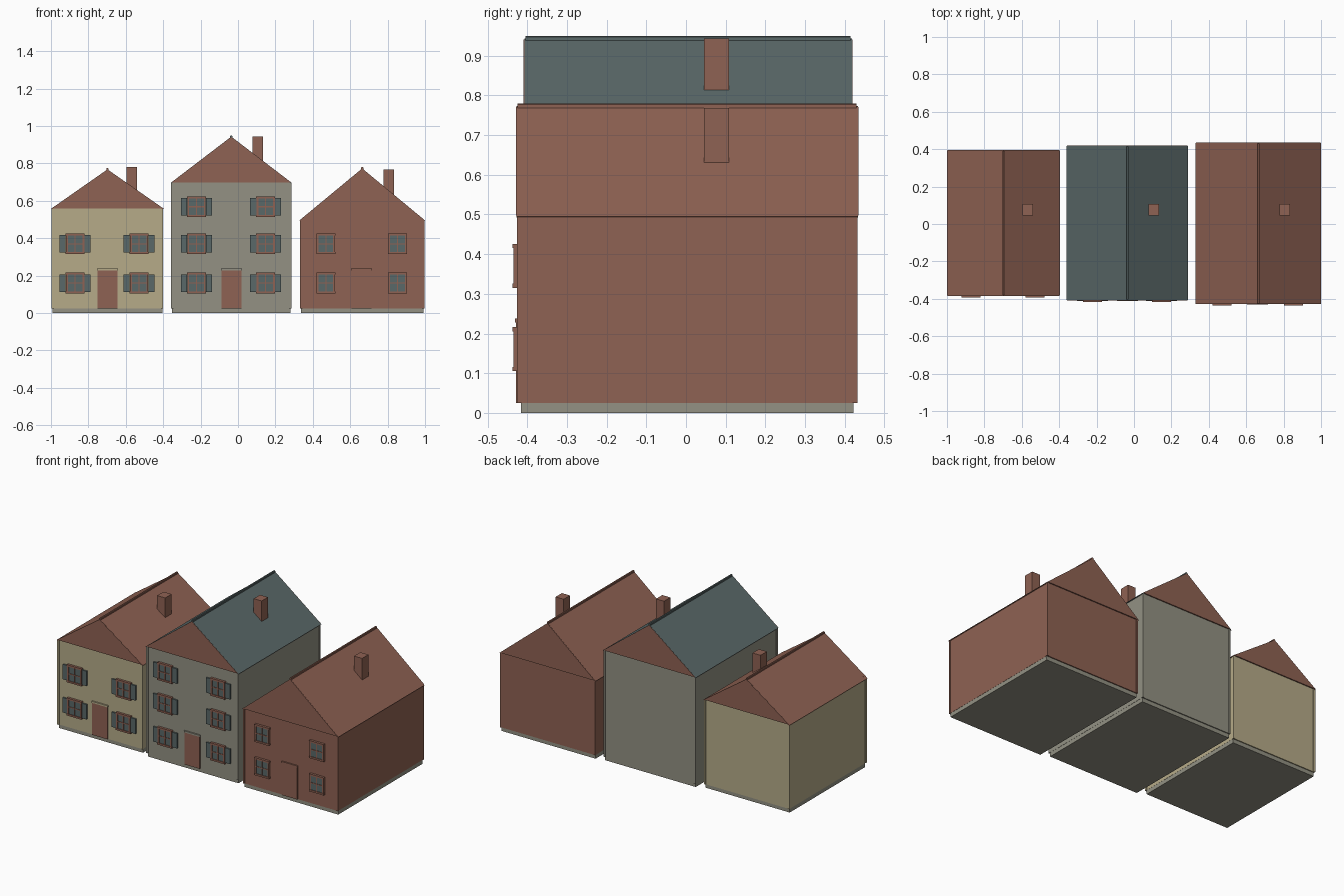
import bpy

if "Cube" in bpy.data.objects:
    bpy.data.objects.remove(bpy.data.objects["Cube"])


def material(name, rgb):
    m = bpy.data.materials.new(name)
    lin = [(c / 255 / 12.92) if c < 10 else ((c / 255 + 0.055) / 1.055) ** 2.4 for c in rgb]
    m.diffuse_color = (*lin, 1)
    m.use_nodes = True
    m.node_tree.nodes["Principled BSDF"].inputs["Base Color"].default_value = m.diffuse_color
    return m


BRICK = material("brick red", (143, 98, 83))
CREAM = material("cream plaster", (182, 171, 137))
GREY = material("stone grey", (147, 145, 131))
SLATE = material("slate blue", (90, 104, 104))


def mesh_object(name, verts, faces, mat):
    me = bpy.data.meshes.new(name)
    me.from_pydata(verts, [], faces)
    me.materials.append(mat)
    ob = bpy.data.objects.new(name, me)
    bpy.context.collection.objects.link(ob)
    return ob


def prism(name, profile, y0, y1, mat):
    """Extrude an anticlockwise x-z profile (seen from the front) along y."""
    n = len(profile)
    verts = [(x, y, z) for y in (y0, y1) for x, z in profile]
    faces = [tuple(range(n)), tuple(reversed(range(n, 2 * n)))]
    faces += [(i, i + n, (i + 1) % n + n, (i + 1) % n) for i in range(n)]
    return mesh_object(name, verts, faces, mat)


def box(name, x0, x1, y0, y1, z0, z1, mat):
    return prism(name, [(x0, z0), (x1, z0), (x1, z1), (x0, z1)], y0, y1, mat)


def window(cx, cz, y, shutters):
    # glass block standing slightly proud of the wall
    w, h = 0.044, 0.05
    box("window_glass", cx - w, cx + w, y - 0.010, y + 0.005, cz - h, cz + h, SLATE)
    # frame sides and glazing bars
    for x in (cx - w, cx + w):
        box("window_frame_side", x - 0.005, x + 0.005, y - 0.013, y, cz - h, cz + h, BRICK)
    box("window_bar_upright", cx - 0.003, cx + 0.003, y - 0.013, y, cz - h, cz + h, BRICK)
    box("window_bar_cross", cx - w, cx + w, y - 0.013, y, cz - 0.003, cz + 0.003, BRICK)
    # head and sill
    for name, z in (("window_head", cz + h), ("window_sill", cz - h)):
        box(name, cx - w - 0.007, cx + w + 0.007, y - 0.015, y, z - 0.005, z + 0.006, BRICK)
    # open shutters lying against the wall
    if shutters:
        for s in (-1, 1):
            a, b = sorted((cx + s * 0.050, cx + s * 0.083))
            box("shutter", a, b, y - 0.009, y, cz - 0.047, cz + 0.047, SLATE)


def house(x0, x1, y0, y1, eave, apex, wall_mat, roof_mat, win_x, win_z,
          door, chimney, shutters):
    mid = (x0 + x1) / 2
    base = 0.025
    # plinth, walls and corner posts
    box("plinth", x0 + 0.004, x1 - 0.004, y0 + 0.006, y1 - 0.006, 0, base, GREY)
    box("walls", x0 + 0.003, x1 - 0.003, y0, y1, base, eave, wall_mat)
    for x in (x0, x1 - 0.012):
        for y in (y0 - 0.004, y1 - 0.008):
            box("corner_post", x, x + 0.012, y, y + 0.012, base, eave, wall_mat)

    # gables at both ends
    tri = [(x0, eave), (x1, eave), (mid, apex)]
    box_y = ((y0 - 0.007, y0 + 0.012), (y1 - 0.012, y1 + 0.007))
    for a, b in box_y:
        prism("gable", tri, a, b, BRICK)

    # sloping roof slabs
    t = 0.009
    for s in (-1, 1):
        ex = x1 if s > 0 else x0
        out = ex + s * 0.004
        prof = [(out, eave - 0.003), (mid, apex + 0.002), (mid, apex - t), (ex - s * 0.004, eave - 0.005)]
        if s < 0:
            prof.reverse()
        prism("roof_slope", prof, y0 - 0.005, y1 + 0.005, roof_mat)

    # ridge cap
    r = 0.006
    ring = [(-r, -r), (r, -r), (r, r * 0.5), (r * 0.5, r), (-r * 0.5, r), (-r, r * 0.5)]
    prism("ridge_cap", [(mid + x, apex + 0.003 + z) for x, z in ring], y0 - 0.002, y1 + 0.002, roof_mat)

    # chimney
    cx, top = chimney
    slope = (apex - eave) / ((x1 - x0) / 2)
    foot = apex - slope * (cx + 0.028 - mid) - 0.015
    box("chimney", cx - 0.028, cx + 0.028, 0.045, 0.108, foot, top, BRICK)

    # front door and lintel
    box("door", door - 0.053, door + 0.053, y0 - 0.006, y0 + 0.005, base, 0.228, BRICK)
    box("door_lintel", door - 0.056, door + 0.056, y0 - 0.009, y0 + 0.005, 0.228, 0.238, wall_mat)

    for x in win_x:
        for z in win_z:
            window(x, z, y0, shutters)


# left, middle and right houses
house(-0.996, -0.400, -0.377, 0.388, 0.56, 0.766, CREAM, BRICK,
      (-0.871, -0.529), (0.16, 0.37), -0.698, (-0.568, 0.782), True)
house(-0.357, 0.285, -0.402, 0.413, 0.698, 0.941, GREY, SLATE,
      (-0.222, 0.148), (0.16, 0.37), -0.035, (0.106, 0.943), True)
for wx in (-0.222, 0.148):
    window(wx, 0.568, -0.402, True)
house(0.332, 0.996, -0.422, 0.428, 0.498, 0.771, BRICK, BRICK,
      (0.470, 0.853), (0.16, 0.37), 0.660, (0.807, 0.768), False)
